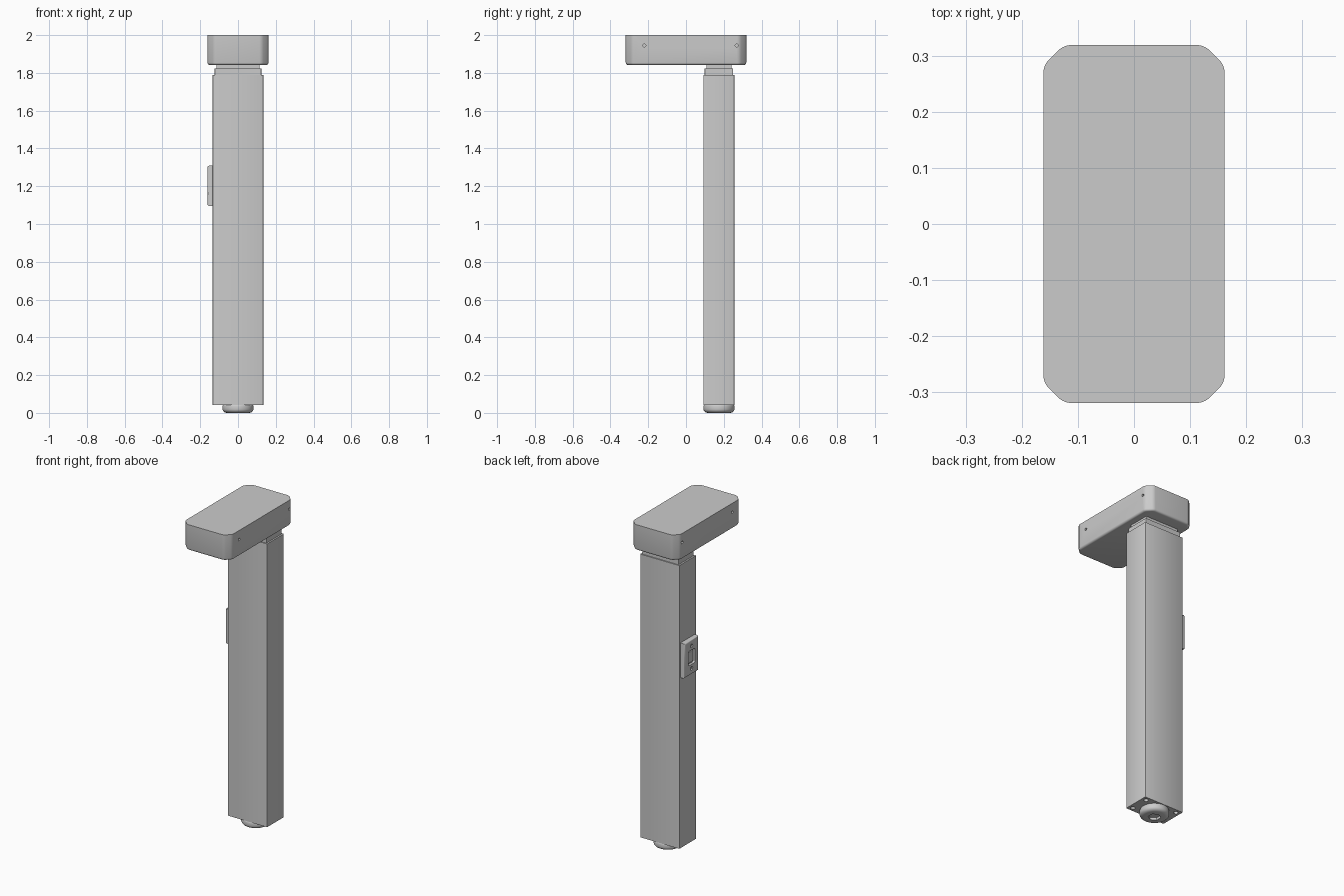
import bpy, bmesh, math
from mathutils import Matrix, Vector

if "Cube" in bpy.data.objects:
    bpy.data.objects.remove(bpy.data.objects["Cube"])

CY = 0.1745  # column centre in y


def make(name, bm):
    bmesh.ops.recalc_face_normals(bm, faces=bm.faces[:])
    me = bpy.data.meshes.new(name)
    bm.to_mesh(me)
    bm.free()
    ob = bpy.data.objects.new(name, me)
    bpy.context.collection.objects.link(ob)
    return ob


def box(name, x0, x1, y0, y1, z0, z1, bevel=0, segs=2, pick=None):
    bm = bmesh.new()
    bmesh.ops.create_cube(bm, size=1)
    for v in bm.verts:
        v.co = Vector(((x0 + x1) / 2 + v.co.x * (x1 - x0),
                       (y0 + y1) / 2 + v.co.y * (y1 - y0),
                       (z0 + z1) / 2 + v.co.z * (z1 - z0)))
    if bevel:
        edges = [e for e in bm.edges if pick is None or pick(*[v.co for v in e.verts])]
        bmesh.ops.bevel(bm, geom=edges, offset=bevel, segments=segs, profile=0.5, affect='EDGES')
    return make(name, bm)


def cylinders(name, spots, r, depth, axis='Z', sides=16):
    bm = bmesh.new()
    rot = Matrix.Rotation(math.pi / 2, 4, 'Y') if axis == 'X' else Matrix()
    for p in spots:
        bmesh.ops.create_cone(bm, cap_ends=True, segments=sides, radius1=r, radius2=r,
                              depth=depth, matrix=Matrix.Translation(p) @ rot)
    return make(name, bm)


def cut(ob, cutter):
    m = ob.modifiers.new("cut", 'BOOLEAN')
    m.operation, m.object, m.solver = 'DIFFERENCE', cutter, 'EXACT'
    cutter.hide_render = True
    cutter.hide_viewport = True


def smooth(ob, angle=35):
    bpy.ops.object.select_all(action='DESELECT')
    ob.select_set(True)
    bpy.context.view_layer.objects.active = ob
    bpy.ops.object.shade_smooth_by_angle(angle=math.radians(angle))


vertical = lambda a, b: abs(a.z - b.z) > 1e-4

# Head: chamfered block, softened corners and rounded lower rim
bm = bmesh.new()
X, Y, cx, cy = 0.1615, 0.319, 0.125, 0.283
outline = [(cx, -Y), (X, -cy), (X, cy), (cx, Y), (-cx, Y), (-X, cy), (-X, -cy), (-cx, -Y)]
face = bm.faces.new([bm.verts.new((x, y, 1.842)) for x, y in outline])
ext = bmesh.ops.extrude_face_region(bm, geom=[face])
bmesh.ops.translate(bm, vec=(0, 0, 0.158), verts=[g for g in ext['geom'] if isinstance(g, bmesh.types.BMVert)])
bmesh.ops.bevel(bm, geom=[e for e in bm.edges if vertical(*[v.co for v in e.verts])],
                offset=0.012, segments=3, profile=0.5, affect='EDGES')
bmesh.ops.bevel(bm, geom=[e for e in bm.edges if all(v.co.z < 1.85 for v in e.verts)],
                offset=0.012, segments=3, profile=0.5, affect='EDGES')
head = make("head", bm)
smooth(head)

# Side screw holes in the head
holes = [(s * X, y, 1.945) for s in (-1, 1) for y in (-0.22, 0.268)]
cut(head, cylinders("head_hole_cutter", holes, 0.008, 0.03, 'X'))

# Stepped neck
box("neck_upper", -0.114, 0.114, 0.108, 0.241, 1.81, 1.85, 0.004, 2, vertical)
box("neck_lower", -0.124, 0.124, 0.099, 0.250, 1.78, 1.822, 0.004, 2, vertical)

# Column with screw holes in its lower end
column = box("column", -0.134, 0.134, 0.0925, 0.2565, 0.043, 1.79, 0.004, 2, vertical)
smooth(column)
corners = [(sx * 0.107, CY + sy * 0.056, 0.043) for sx in (-1, 1) for sy in (-1, 1)]
cut(column, cylinders("column_hole_cutter", corners, 0.013, 0.05))

# Round foot, turned from a profile, with a hexagonal socket
bm = bmesh.new()
profile = [(0, 0), (0.060, 0), (0.068, 0.002), (0.075, 0.006), (0.080, 0.012),
           (0.082, 0.019), (0.082, 0.036), (0.080, 0.042), (0.076, 0.046), (0, 0.046)]
verts = [bm.verts.new((r, 0, z)) for r, z in profile]
edges = [bm.edges.new(p) for p in zip(verts, verts[1:])]
bmesh.ops.spin(bm, geom=verts + edges, cent=(0, 0, 0), axis=(0, 0, 1),
               angle=math.tau, steps=40, use_duplicate=False)
bmesh.ops.remove_doubles(bm, verts=bm.verts[:], dist=1e-5)
bmesh.ops.translate(bm, vec=(0, CY, 0), verts=bm.verts[:])
foot = make("foot", bm)
smooth(foot)
cut(foot, cylinders("foot_socket_cutter", [(0, CY, 0)], 0.036, 0.03, 'Z', 6))

# Side panel on the left face, bevelled outer rim
outer = lambda a, b: a.x < -0.15 and b.x < -0.15
PY, PZ = 0.1755, 1.202
panel = box("side_panel", -0.1615, -0.130, PY - 0.070, PY + 0.070, PZ - 0.107, PZ + 0.107,
            0.010, 3, outer)
smooth(panel)
cut(panel, box("panel_recess_cutter", -0.18, -0.147, PY - 0.032, PY + 0.032,
               PZ - 0.044, PZ + 0.044, 0.009, 3, lambda a, b: abs(a.x - b.x) > 1e-4))
cut(panel, cylinders("panel_hole_cutter", [(-0.1615, PY, PZ + s * 0.070) for s in (-1, 1)],
                     0.011, 0.016, 'X'))

# Raised key inside the recess
box("panel_key", -0.156, -0.140, PY - 0.022, PY + 0.022, PZ - 0.034, PZ + 0.034, 0.004, 2, outer)
